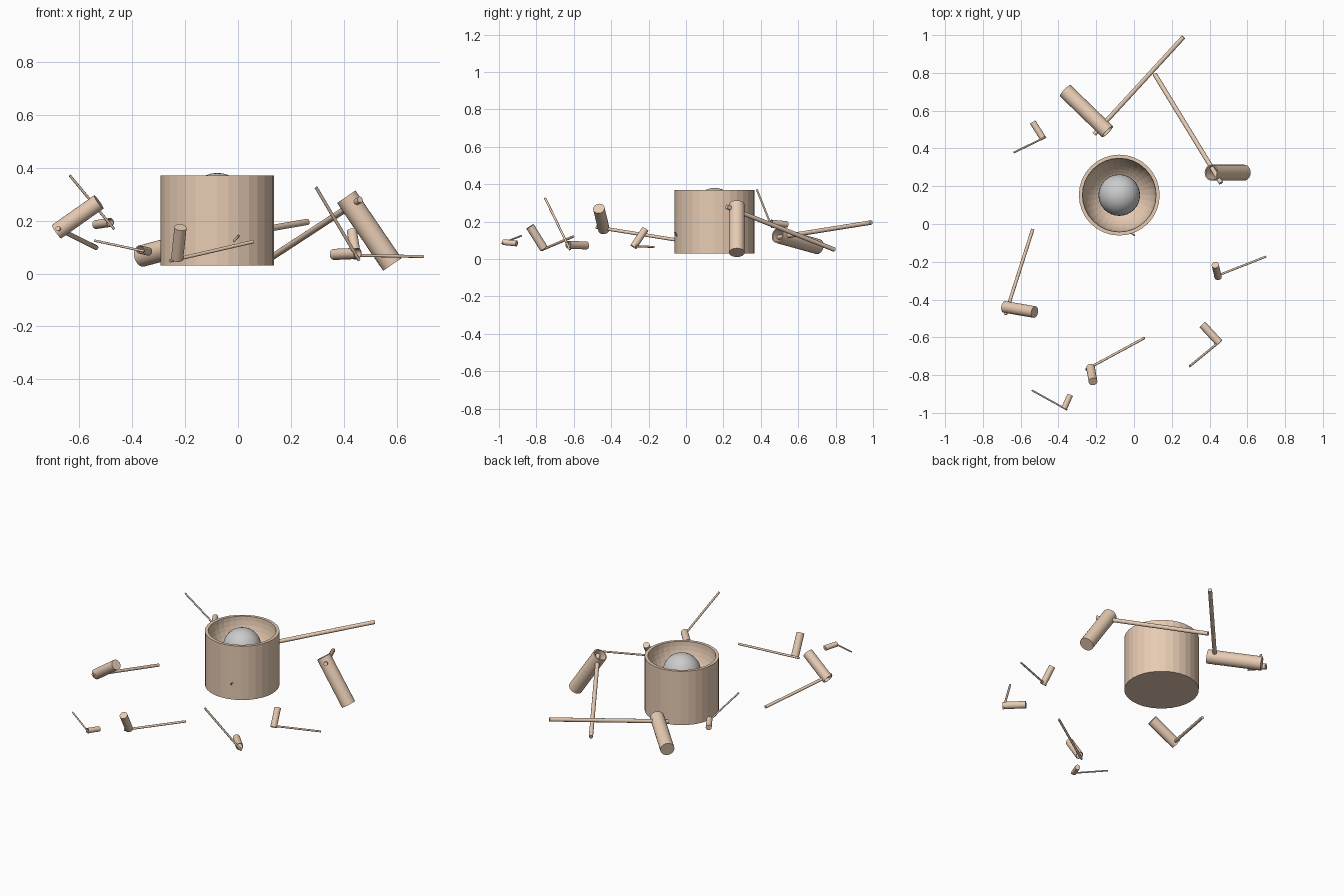
import bpy, bmesh, math
from mathutils import Vector

if "Cube" in bpy.data.objects:
    bpy.data.objects.remove(bpy.data.objects["Cube"])

tan = bpy.data.materials.new("bamboo_tan")
tan.diffuse_color = (0.8, 0.6, 0.45, 1)
tan.use_nodes = True
tan.node_tree.nodes["Principled BSDF"].inputs["Base Color"].default_value = tan.diffuse_color


def lathe(name, profile, sides, origin, axis=(0, 0, 1), smooth=False):
    """Revolve (radius, height) points around an axis through origin."""
    bm = bmesh.new()
    rings = []
    for r, h in profile:
        if r == 0:
            rings.append([bm.verts.new((0, 0, h))])
        else:
            rings.append([bm.verts.new((r * math.cos(2 * math.pi * i / sides),
                                        r * math.sin(2 * math.pi * i / sides), h))
                          for i in range(sides)])
    for a, b in zip(rings, rings[1:]):
        for i in range(sides):
            j = (i + 1) % sides
            if len(a) == 1:
                bm.faces.new((a[0], b[j], b[i]))
            elif len(b) == 1:
                bm.faces.new((a[i], a[j], b[0]))
            else:
                bm.faces.new((a[i], a[j], b[j], b[i]))
    bmesh.ops.recalc_face_normals(bm, faces=bm.faces)
    mesh = bpy.data.meshes.new(name)
    bm.to_mesh(mesh)
    bm.free()
    mesh.materials.append(tan)
    ob = bpy.data.objects.new(name, mesh)
    bpy.context.collection.objects.link(ob)
    ob.location = origin
    ob.rotation_mode = 'QUATERNION'
    ob.rotation_quaternion = Vector(axis).to_track_quat('Z', 'Y')
    if smooth:
        bpy.ops.object.select_all(action='DESELECT')
        ob.select_set(True)
        bpy.context.view_layer.objects.active = ob
        bpy.ops.object.shade_smooth_by_angle(angle=math.radians(35))
    return ob


def rod(name, start, end, r):
    d = Vector(end) - Vector(start)
    return lathe(name, [(0, 0), (r, 0), (r, d.length), (0, d.length)], 16, start, d, True)


def dipper(name, base, mouth, grip_start, grip_end, r):
    """Long hollow cup, open at the mouth, with a stick through it near the mouth."""
    d = Vector(mouth) - Vector(base)
    n, inner = d.length, r * 0.84
    lathe(name + "_cup", [(0, 0), (r, 0), (r, n), (inner, n), (inner, r * 0.4), (0, r * 0.4)],
          24, base, d, True)
    rod(name + "_handle", grip_start, grip_end, r * 0.29)


# thick round basin with a bowl-shaped hollow
bowl = [(0.195 * math.cos(t), 0.37 - 0.21 * math.sin(t))
        for t in [i * math.pi / 24 for i in range(12)]]
lathe("basin", [(0, 0.03), (0.214, 0.03), (0.214, 0.37)] + bowl + [(0, 0.16)],
      32, (-0.078, 0.153, 0), smooth=False)

# ball resting in the hollow
bpy.ops.mesh.primitive_uv_sphere_add(segments=32, ring_count=16, radius=0.11,
                                     location=(-0.078, 0.153, 0.27))
ball = bpy.context.object
ball.name = "ball"
bpy.ops.object.shade_smooth()

# dippers: cup base, cup mouth, handle start, handle end, cup radius
dippers = [
    ((-0.364, 0.706, 0.066), (-0.14, 0.489, 0.126), (-0.21, 0.476, 0.113), (0.262, 0.99, 0.195), 0.041),
    ((0.583, 0.272, 0.034), (0.409, 0.272, 0.29), (0.461, 0.217, 0.279), (0.11, 0.793, 0.05), 0.042),
    ((-0.526, -0.466, 0.27), (-0.685, -0.439, 0.158), (-0.681, -0.48, 0.17), (-0.536, -0.028, 0.098), 0.031),
    ((-0.217, -0.834, 0.174), (-0.23, -0.76, 0.056), (-0.256, -0.772, 0.048), (0.056, -0.603, 0.12), 0.023),
    ((0.362, -0.532, 0.072), (0.452, -0.63, 0.076), (0.457, -0.62, 0.05), (0.295, -0.753, 0.325), 0.021),
    ((0.43, -0.217, 0.16), (0.446, -0.281, 0.064), (0.425, -0.28, 0.069), (0.7, -0.172, 0.064), 0.019),
    ((-0.536, 0.539, 0.185), (-0.483, 0.455, 0.193), (-0.468, 0.46, 0.168), (-0.635, 0.379, 0.37), 0.017),
    ((-0.338, -0.905, 0.083), (-0.37, -0.977, 0.09), (-0.354, -0.984, 0.084), (-0.541, -0.88, 0.124), 0.0155),
]
for i, spec in enumerate(dippers, 1):
    dipper("dipper_%d" % i, *spec)

# tip of a thin stick poking through the basin wall
rod("stick_tip", (-0.02, -0.045, 0.118), (0.003, -0.061, 0.143), 0.004)
